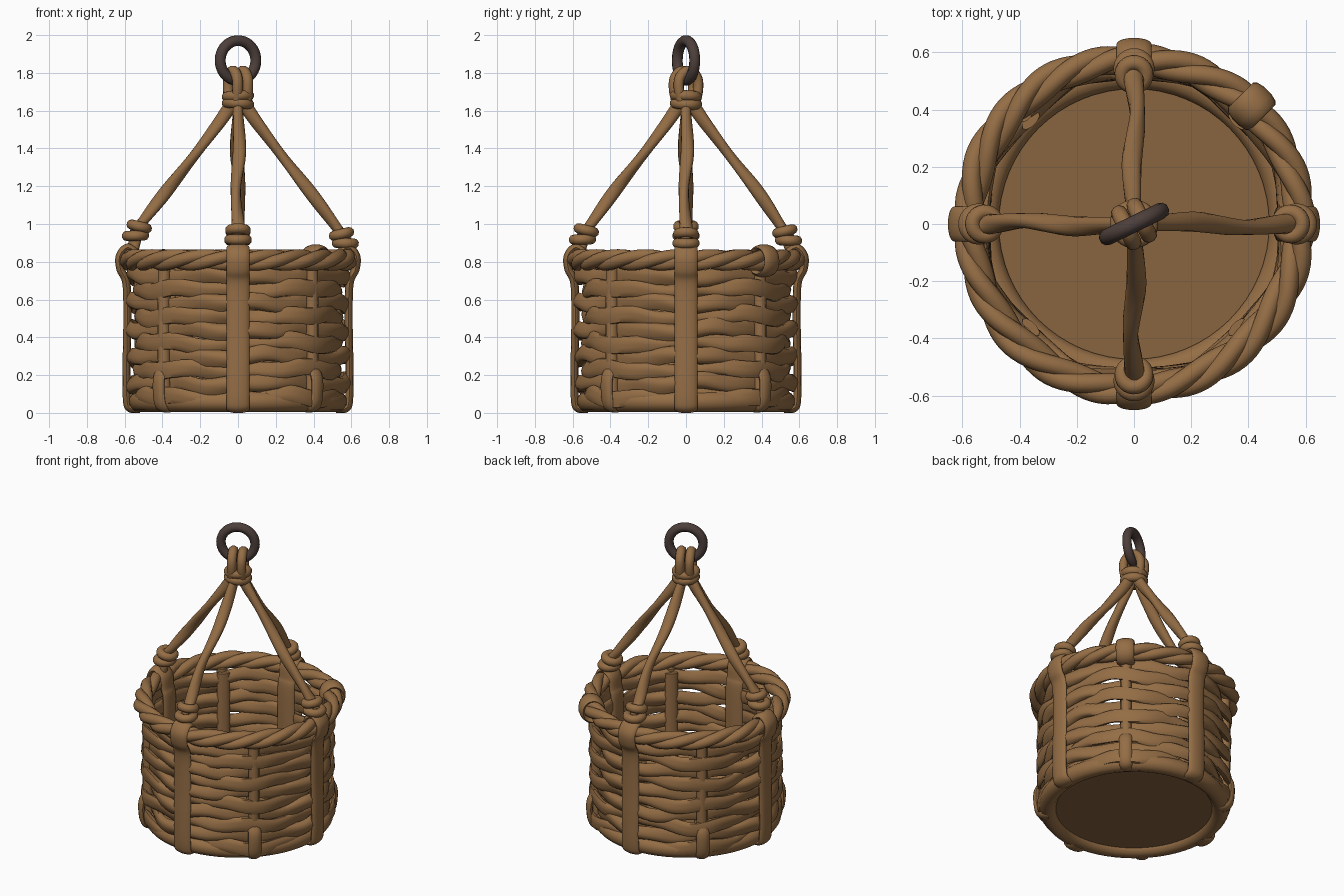
import bpy, bmesh, math, random
from math import sin, cos, pi, tau
from mathutils import Vector

random.seed(4)
if "Cube" in bpy.data.objects:
    bpy.data.objects.remove(bpy.data.objects["Cube"])


def material(name, rgb):
    m = bpy.data.materials.new(name)
    m.use_nodes = True
    m.diffuse_color = (*rgb, 1)
    m.node_tree.nodes["Principled BSDF"].inputs["Base Color"].default_value = (*rgb, 1)
    return m


wicker = material("wicker brown", (0.30, 0.155, 0.06))
board = material("board brown", (0.25, 0.13, 0.05))
iron = material("dark iron", (0.075, 0.05, 0.043))


def finish(name, bm, mat, angle=50):
    bmesh.ops.recalc_face_normals(bm, faces=bm.faces)
    mesh = bpy.data.meshes.new(name)
    bm.to_mesh(mesh)
    bm.free()
    mesh.materials.append(mat)
    obj = bpy.data.objects.new(name, mesh)
    bpy.context.collection.objects.link(obj)
    bpy.ops.object.select_all(action="DESELECT")
    obj.select_set(True)
    bpy.context.view_layer.objects.active = obj
    bpy.ops.object.shade_smooth_by_angle(angle=math.radians(angle))
    return obj


def sweep(name, pts, ref, a, b, closed=False, sides=10, lobes=0, twist=0, mat=wicker):
    """Sweep an oval along pts; ref(p) points along the half-width a."""
    bm = bmesh.new()
    n = len(pts)
    rings = []
    for i, p in enumerate(pts):
        before = pts[i - 1] if closed or i else p
        after = pts[(i + 1) % n] if closed or i < n - 1 else p
        t = (after - before).normalized()
        u = ref(p)
        u = (u - t * u.dot(t)).normalized()
        v = t.cross(u)
        ring = []
        for k in range(sides):
            f = tau * k / sides
            s = 1 + (0.14 * cos(lobes * f - twist * i) if lobes else 0)
            ring.append(bm.verts.new(p + u * (a * s * cos(f)) + v * (b * s * sin(f))))
        rings.append(ring)
    for i in range(n if closed else n - 1):
        r, q = rings[i], rings[(i + 1) % n]
        for k in range(sides):
            j = (k + 1) % sides
            bm.faces.new((r[k], r[j], q[j], q[k]))
    if not closed:
        bm.faces.new(rings[0])
        bm.faces.new(rings[-1])
    return finish(name, bm, mat)


def polar(r, ang, z):
    return Vector((r * cos(ang), r * sin(ang), z))


def outward(p):
    return Vector((p.x, p.y, 0))


def fixed(v):
    return lambda p: v


def smooth_path(pts, steps=6):
    """Catmull-Rom curve through a few points."""
    ext = [pts[0] * 2 - pts[1]] + pts + [pts[-1] * 2 - pts[-2]]
    out = []
    for p0, p1, p2, p3 in zip(ext, ext[1:], ext[2:], ext[3:]):
        for s in range(steps):
            t = s / steps
            out.append(0.5 * (2 * p1 + (p2 - p0) * t + (2 * p0 - 5 * p1 + 4 * p2 - p3) * t ** 2
                              + (3 * p1 - p0 - 3 * p2 + p3) * t ** 3))
    return out + [pts[-1]]


def hoop(name, centre, axis, major, minor, mat=wicker, n=28):
    axis = axis.normalized()
    x = axis.orthogonal().normalized()
    y = axis.cross(x)
    pts = [centre + (x * cos(tau * i / n) + y * sin(tau * i / n)) * major for i in range(n)]
    return sweep(name, pts, fixed(axis), minor, minor, closed=True, mat=mat)


UP = Vector((0, 0, 1))

# Floor board and the hoop around its edge
bm = bmesh.new()
bmesh.ops.create_cone(bm, cap_ends=True, segments=64, radius1=0.51, radius2=0.51, depth=0.03)
bmesh.ops.translate(bm, verts=bm.verts, vec=(0, 0, 0.055))
finish("floor_board", bm, board, 30)
hoop("bottom_hoop", Vector((0, 0, 0.06)), UP, 0.525, 0.055, n=64)

# Woven wall rows, passing in front of and behind the stakes
ROWS, SEG = 10, 112
for row in range(ROWS):
    z = 0.085 + row * 0.071
    sign = 1 if row % 2 else -1
    ph1, ph2, ph3 = (random.uniform(0, tau) for _ in range(3))
    pts = []
    for i in range(SEG):
        ang = tau * i / SEG
        r = 0.549 + sign * 0.022 * cos(4 * ang) + 0.005 * sin(7 * ang + ph3)
        dz = 0.010 * sin(5 * ang + ph1) + 0.007 * sin(11 * ang + ph2)
        pts.append(polar(r, ang, z + dz))
    sweep(f"wall_row_{row}", pts, outward, 0.023, 0.044, closed=True, sides=12,
          lobes=3, twist=0.4 * pi * 5 / SEG * 4)

# Twisted rim
for s in range(3):
    pts = []
    for i in range(160):
        ang = tau * i / 160
        f = 7 * ang + s * tau / 3
        wob = 0.005 * sin(3 * ang + s)
        pts.append(polar(0.578 + wob + 0.024 * cos(f), ang, 0.81 + 0.024 * sin(f)))
    sweep(f"rim_strand_{s}", pts, outward, 0.034, 0.034, closed=True)

# Broad straps at the four sides, folded over the rim and down the inside
strap_profile = [(0.52, 0.022), (0.57, 0.024), (0.588, 0.07), (0.59, 0.25), (0.586, 0.45),
                 (0.59, 0.68), (0.622, 0.76), (0.626, 0.83), (0.585, 0.875), (0.535, 0.84),
                 (0.522, 0.76), (0.508, 0.65), (0.508, 0.1)]
for k, side in enumerate(("left", "back", "right", "front")):
    ang = k * pi / 2
    path = smooth_path([polar(r, ang, z) for r, z in strap_profile])
    across = Vector((-sin(ang), cos(ang), 0))
    sweep(f"strap_{side}", path, fixed(across), 0.062, 0.022, sides=14)

# Narrow stakes between the straps, looped under the bottom hoop
for k in range(4):
    ang = pi / 4 + k * pi / 2
    across = Vector((-sin(ang), cos(ang), 0))
    stake = [polar(r, ang, z) for r, z in ((0.548, 0.06), (0.555, 0.4), (0.552, 0.78))]
    sweep(f"stake_{k}", smooth_path(stake), fixed(across), 0.034, 0.034)
    foot = [polar(r, ang, z) for r, z in
            ((0.52, 0.02), (0.568, 0.03), (0.59, 0.08), (0.592, 0.18), (0.56, 0.24))]
    sweep(f"stake_foot_{k}", smooth_path(foot), fixed(across), 0.04, 0.02)
    # Inner face of the stake
    inner = [polar(0.51, ang, z) for z in (0.1, 0.4, 0.76)]
    sweep(f"stake_inner_{k}", inner, fixed(across), 0.04, 0.018)

# Extra band around the rim at one back corner
n = 24
pts = [polar(0.582 + 0.062 * cos(tau * i / n), pi / 4, 0.805 + 0.07 * sin(tau * i / n))
       for i in range(n)]
sweep("rim_band", pts, fixed(Vector((-1, 1, 0))), 0.055, 0.018, closed=True)

# Four hanging ropes, each knotted above its strap
foot_r = (0.56, 0.535, 0.535, 0.54)
foot_z = (0.925, 0.94, 0.965, 0.945)
for k, side in enumerate(("left", "back", "right", "front")):
    ang = k * pi / 2
    r, z = foot_r[k], foot_z[k]
    across = Vector((-sin(ang), cos(ang), 0))
    path = smooth_path([polar(0.03, ang, 1.69), polar(0.05, ang, 1.61),
                        polar(0.21, ang, 1.39) + across * 0.008,
                        polar(0.37, ang, 1.185) - across * 0.012,
                        polar(r - 0.04, ang, z + 0.06), polar(r, ang, z),
                        polar(r + 0.02, ang, 0.86)], 10)
    sweep(f"rope_{side}", path, fixed(across), 0.031, 0.031, sides=12, lobes=2, twist=0.3)
    lean = polar(-0.25, ang, 1)
    hoop(f"knot_upper_{side}", polar(r - 0.012, ang, z + 0.022), lean, 0.042, 0.027)
    hoop(f"knot_lower_{side}", polar(r + 0.008, ang, z - 0.027), UP - lean * 0.1, 0.046, 0.027)

# Collar binding the ropes together
for i, z in enumerate((1.637, 1.677)):
    hoop(f"collar_{i}", Vector((0, 0, z)), Vector((0.06 * (1 - 2 * i), 0.05, 1)), 0.058, 0.028)

# Iron ring and the two rope loops holding it
turn = math.radians(26)
along = Vector((cos(turn), sin(turn), 0))
through = Vector((-sin(turn), cos(turn), 0))
hoop("iron_ring", Vector((0, 0, 1.866)), through, 0.105, 0.029, iron, 40)
for i, off in enumerate((-0.03, 0.03)):
    pts = [through * d + along * off + UP * z for d, z in
           ((-0.04, 1.64), (-0.056, 1.71), (-0.054, 1.765), (-0.03, 1.8), (0, 1.812),
            (0.03, 1.8), (0.054, 1.765), (0.056, 1.71), (0.04, 1.64))]
    sweep(f"ring_loop_{i}", smooth_path(pts), fixed(along), 0.029, 0.027)
